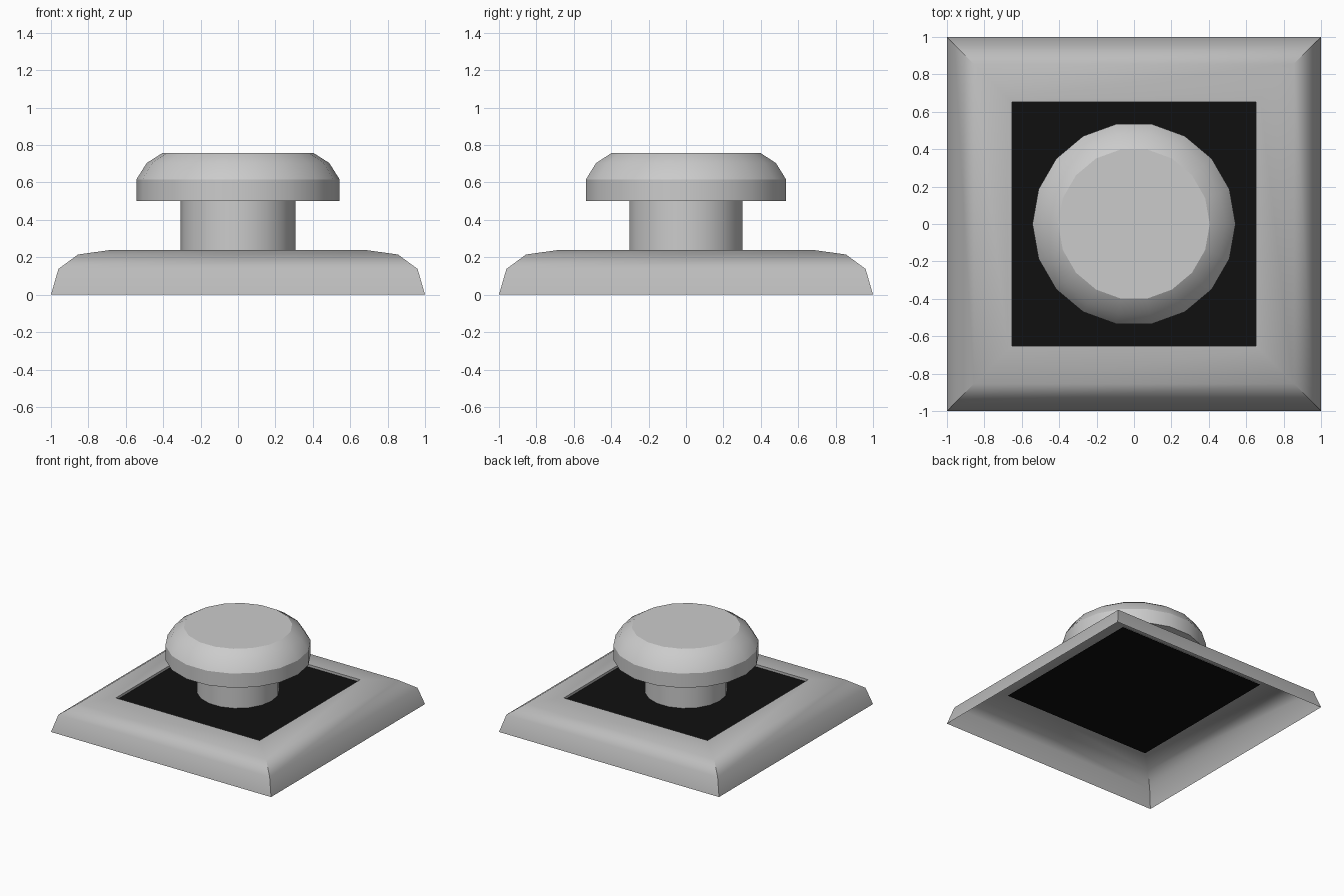
import bpy, math
from math import cos, sin, pi

if "Cube" in bpy.data.objects:
    bpy.data.objects.remove(bpy.data.objects["Cube"])


def material(name, v):
    m = bpy.data.materials.new(name)
    m.diffuse_color = (v, v, v, 1)
    m.use_nodes = True
    m.node_tree.nodes["Principled BSDF"].inputs["Base Color"].default_value = m.diffuse_color
    return m


def lathe(name, profile, sides, mat=None, turn=0.0, smooth=30, cap_top=False, cap_bottom=False):
    """Sweep a (radius, z) profile around z; optionally close its ends."""
    verts = [(r * cos(2 * pi * i / sides + turn), r * sin(2 * pi * i / sides + turn), z)
             for r, z in profile for i in range(sides)]
    faces = []
    for k in range(len(profile) - 1):
        for i in range(sides):
            a, b = k * sides + i, k * sides + (i + 1) % sides
            faces.append((a, b, b + sides, a + sides))
    if cap_top:
        start = (len(profile) - 1) * sides
        faces.append(tuple(range(start, start + sides)))
    if cap_bottom:
        faces.append(tuple(reversed(range(sides))))
    mesh = bpy.data.meshes.new(name)
    mesh.from_pydata(verts, [], faces)
    ob = bpy.data.objects.new(name, mesh)
    bpy.context.collection.objects.link(ob)
    if mat:
        mesh.materials.append(mat)
    bpy.ops.object.select_all(action='DESELECT')
    ob.select_set(True)
    bpy.context.view_layer.objects.active = ob
    bpy.ops.object.shade_smooth_by_angle(angle=math.radians(smooth))
    return ob


frame_grey = material("frame_grey", 0.5)
black = material("panel_black", 0.005)


def square(points):
    """Half-widths to corner radii for a four-sided sweep."""
    return [(h * math.sqrt(2), z) for h, z in points]


# Hollow square bezel with a curved outer slope and a thin inner lip
lathe("bezel", square([(1.0, 0), (0.96, 0.138), (0.855, 0.215), (0.675, 0.24),
                       (0.653, 0.24), (0.653, 0.22)]),
      4, frame_grey, pi / 4, 40)

# Black panel filling the bezel
lathe("panel", square([(0.675, 0.22)]), 4, black, pi / 4, cap_top=True)

# Button stem
lathe("stem", [(0.307, 0.222), (0.307, 0.50)], 18)

# Button cap with a rounded shoulder and flat top
lathe("button_cap", [(0.543, 0.50), (0.543, 0.617), (0.488, 0.704), (0.405, 0.757)],
      18, cap_top=True, cap_bottom=True)
